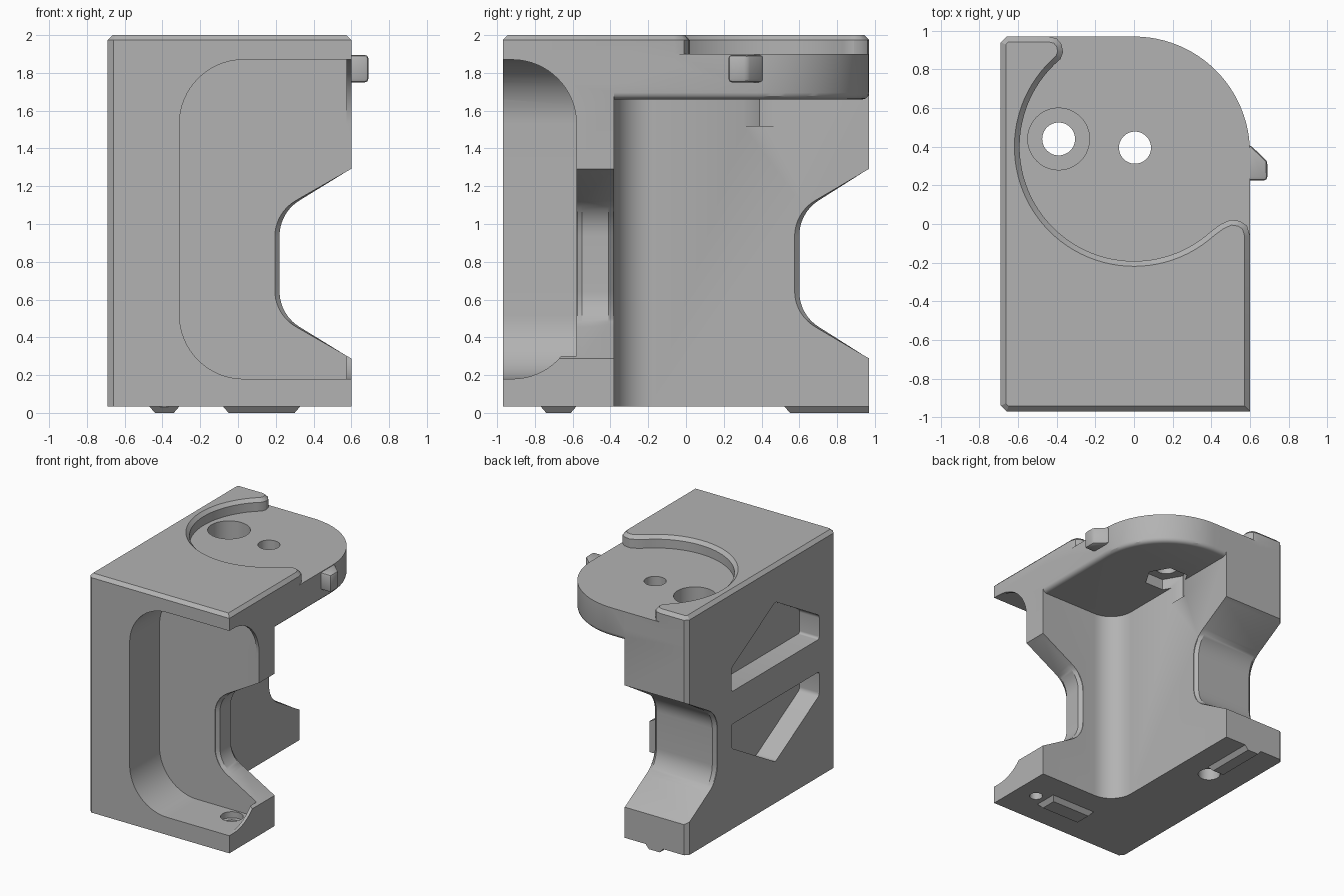
import bpy, bmesh
from math import cos, sin, pi, radians
from mathutils import Vector

cube = bpy.data.objects.get("Cube")
if cube:
    bpy.data.objects.remove(cube, do_unlink=True)

grey = bpy.data.materials.new("plain grey")
grey.use_nodes = True
colour = (0.45, 0.45, 0.45, 1)
grey.diffuse_color = colour
grey.node_tree.nodes["Principled BSDF"].inputs["Base Color"].default_value = colour


def arc(cx, cy, r, start, end, n):
    """Points on an arc, angles in degrees."""
    return [(cx + r * cos(radians(start + (end - start) * i / n)),
             cy + r * sin(radians(start + (end - start) * i / n))) for i in range(n + 1)]


def circle(cx, cy, r, n=48, start=0):
    return arc(cx, cy, r, start, start + 360, n)[:-1]


def rounded(corners, n=10):
    """Polygon with each corner (a, b, radius) filleted."""
    out = []
    for i, (a, b, r) in enumerate(corners):
        p = Vector((a, b))
        if not r:
            out.append((a, b))
            continue
        u = (Vector(corners[i - 1][:2]) - p).normalized()
        v = (Vector(corners[(i + 1) % len(corners)][:2]) - p).normalized()
        half = u.angle(v) / 2
        centre = p + (u + v).normalized() * (r / sin(half))
        s = p + u * (r / (sin(half) / cos(half))) - centre
        e = p + v * (r / (sin(half) / cos(half))) - centre
        turn = s.angle(e)
        for k in range(n + 1):
            t = k / n
            q = centre + (s * sin((1 - t) * turn) + e * sin(t * turn)) / sin(turn)
            out.append((q.x, q.y))
    return out


def loft(name, axis, rings, bevel=0, pick=None, segments=1):
    """Solid through matching polygons, each placed at a distance along an axis."""
    place = {"x": lambda a, b, t: (t, a, b),
             "y": lambda a, b, t: (a, t, b),
             "z": lambda a, b, t: (a, b, t)}[axis]
    bm = bmesh.new()
    loops = [[bm.verts.new(place(a, b, t)) for a, b in poly] for t, poly in rings]
    n = len(loops[0])
    bm.faces.new(loops[0])
    bm.faces.new(loops[-1])
    for lo, hi in zip(loops, loops[1:]):
        for i in range(n):
            j = (i + 1) % n
            bm.faces.new((lo[i], lo[j], hi[j], hi[i]))
    bmesh.ops.recalc_face_normals(bm, faces=bm.faces)
    if bevel:
        edges = [e for e in bm.edges if pick is None or pick(e)]
        bmesh.ops.bevel(bm, geom=edges, offset=bevel, segments=segments,
                        profile=0.5, affect="EDGES")
    mesh = bpy.data.meshes.new(name)
    bm.to_mesh(mesh)
    bm.free()
    mesh.materials.append(grey)
    ob = bpy.data.objects.new(name, mesh)
    bpy.context.collection.objects.link(ob)
    return ob


def prism(name, axis, poly, start, end, **kw):
    return loft(name, axis, [(start, poly), (end, poly)], **kw)


def combine(ob, tool, operation="DIFFERENCE"):
    mod = ob.modifiers.new("combine", "BOOLEAN")
    mod.operation, mod.solver, mod.object = operation, "EXACT", tool
    bpy.context.view_layer.objects.active = ob
    bpy.ops.object.modifier_apply(modifier=mod.name)
    bpy.data.objects.remove(tool, do_unlink=True)


def smooth(ob):
    bpy.ops.object.select_all(action="DESELECT")
    ob.select_set(True)
    bpy.context.view_layer.objects.active = ob
    bpy.ops.object.shade_smooth_by_angle(angle=radians(30))


L, R, F, B = -0.69, 0.6, -0.97, 0.97       # outer sides
WALL_X, WALL_Y = -0.12, -0.38              # inner faces of the two arms
back_left = [(-0.66, B), (L, 0.94)]
front_left = [(L, -0.94), (-0.66, F)]

# L-shaped column
column = ([(R, F), (R, WALL_Y)] + arc(0.08, -0.18, 0.2, 270, 180, 12)
          + [(WALL_X, B)] + back_left + front_left)
body = prism("body", "z", column, 0.035, 1.75)

# Top plate with a round corner and a softened overhanging lower edge
plate = ([(R, F), (R, WALL_Y)] + arc(0, 0.37, 0.6, 0, 90, 24)
         + [(WALL_X, B)] + back_left + front_left)


def overhang(e):
    m = (e.verts[0].co + e.verts[1].co) / 2
    return all(v.co.z < 1.7 for v in e.verts) and m.y > WALL_Y and m.x > WALL_X


combine(body, prism("plate", "z", plate, 1.66, 1.9, bevel=0.035, pick=overhang, segments=3), "UNION")

# Raised rim around the round seat
rim = ([(R, F), (R, -0.06), (0.585, -0.01), (0.55, 0.015), (0.5, 0.022), (0.45, 0.0)]
       + arc(0, 0.4, 0.592, -48, -230, 48)
       + [(-0.367, 0.89), (-0.375, 0.93), (-0.4, 0.96), (-0.44, B)] + back_left + front_left)
combine(body, prism("rim", "z", rim, 1.85, 2.0, bevel=0.027,
                    pick=lambda e: all(v.co.z > 1.99 for v in e.verts)), "UNION")

# Front pocket, then its rounded opening through the thin end lip
pocket = rounded([(-0.31, 0.18, 0.34), (0.575, 0.18, 0), (0.575, 1.87, 0), (-0.31, 1.87, 0.34)], 16)
combine(body, prism("pocket", "y", pocket, -1.1, -0.58))
opening = rounded([(-1.1, 0.18, 0), (-0.58, 0.18, 0.34), (-0.58, 1.87, 0.34), (-1.1, 1.87, 0)], 16)
combine(body, prism("opening", "x", opening, 0.5, 0.7))


# Waist notches with chamfered rims, one in each arm
def notch(depth, edge, shift):
    d = depth + shift
    poly = rounded([(edge + 0.2, 0.175, 0), (edge - 0.03, 0.305, 0), (d, 0.52, 0.22),
                    (d, 1.06, 0.22), (edge - 0.03, 1.275, 0), (edge + 0.2, 1.405, 0)])
    return poly


for axis, depth, edge, stops in (("y", 0.22, R, (-0.9, -0.575, -0.55, -0.41, -0.385, -0.2)),
                                 ("x", 0.6, B, (-0.8, -0.685, -0.66, -0.15, -0.125, 0.1))):
    shifts = (-0.025, -0.025, 0, 0, -0.025, -0.025)
    combine(body, loft("notch", axis, [(t, notch(depth, edge, s)) for t, s in zip(stops, shifts)]))

# Hexagonal recess in the left wall, split by a crossbar
for s in (1, -1):
    mid = 1.035
    half = rounded([(0.392, mid + s * 0.135, 0.02), (0.392, mid + s * 0.33, 0.04),
                    (-0.18, mid + s * 0.66, 0.04), (-0.752, mid + s * 0.33, 0.04),
                    (-0.752, mid + s * 0.135, 0.02)], 5)
    combine(body, prism("recess", "x", half, -0.8, -0.51))

# Feet
for x0, x1, y0, y1, end in ((-0.08, 0.33, -0.77, -0.58, 0.03), (-0.47, -0.31, 0.52, B, 0)):
    top = [(x0, y0), (x1, y0), (x1, y1), (x0, y1)]
    low = [(x0 + 0.03, y0 + 0.03), (x1 - 0.03, y0 + 0.03), (x1 - 0.03, y1 - end), (x0 + 0.03, y1 - end)]
    combine(body, loft("foot", "z", [(0, low), (0.035, top), (0.06, top)]), "UNION")

# Screw bores with counterbores, as (x, y, small radius, large radius, step height, top)
for x, y, r, big, step, top in ((-0.39, 0.44, 0.085, 0.16, 1.4, 1.95),
                                (0.42, -0.68, 0.05, 0.085, 0.13, 0.4)):
    small, large = circle(x, y, r), circle(x, y, big)
    combine(body, loft("bore", "z", [(-0.1, small), (step, small), (step, large), (top, large)]))

# Centre hole with a hexagonal nut seat beneath
combine(body, prism("centre_hole", "z", circle(0.005, 0.395, 0.083), 1.6, 1.95))
combine(body, prism("nut_seat", "z", circle(0, 0.39, 0.17, 6), 1.52, 1.75))
smooth(body)

# Side tab
tab = [(0.55, 0.225), (0.69, 0.225), (0.69, 0.325), (0.6, 0.41), (0.55, 0.41)]
smooth(prism("side_tab", "z", tab, 1.75, 1.895, bevel=0.018, segments=2))
